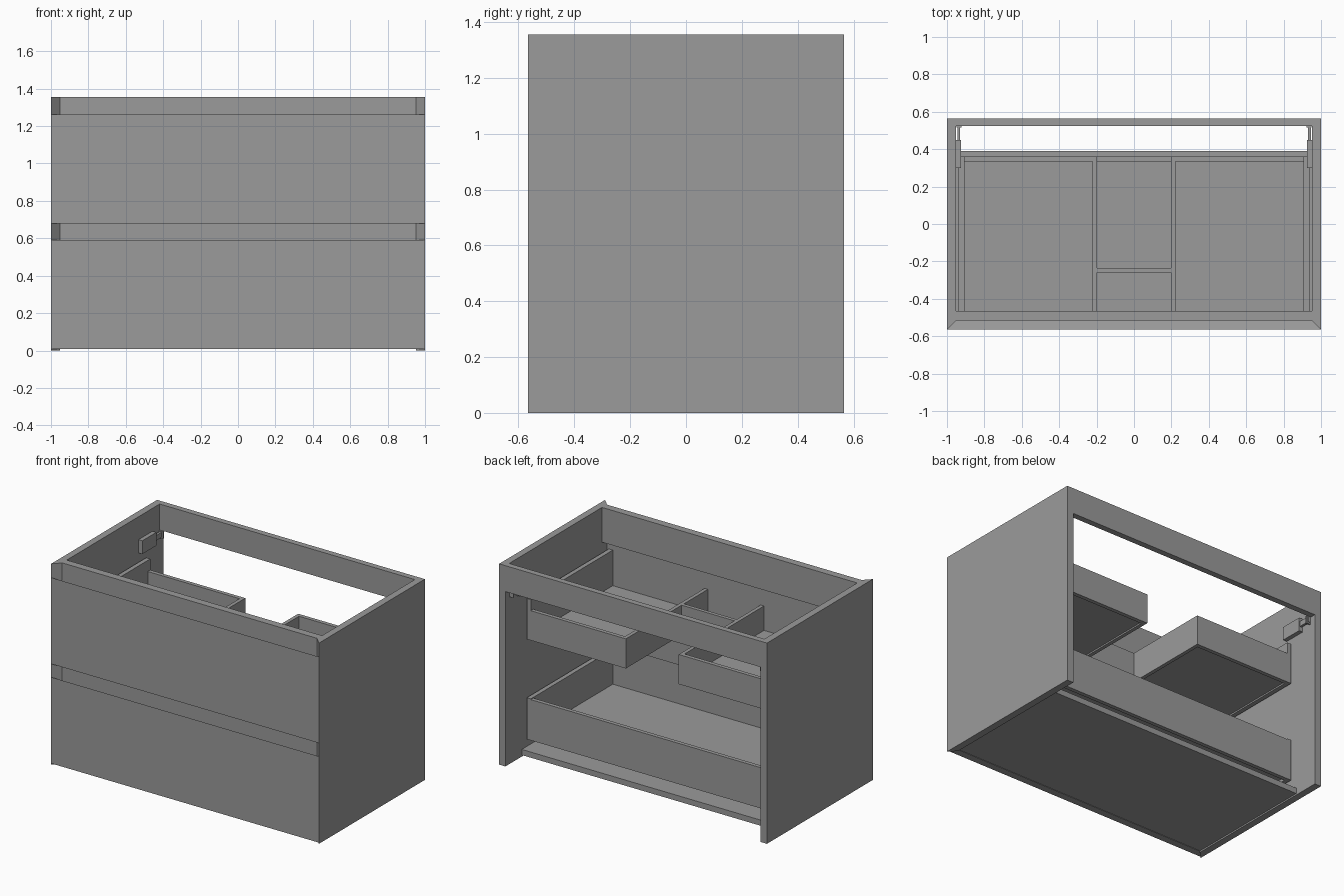
import bpy, bmesh

if "Cube" in bpy.data.objects:
    bpy.data.objects.remove(bpy.data.objects["Cube"])

D = 0.565    # half depth
H = 1.355    # overall height
T = 0.047    # panel thickness

# Dark grey finish
GREY = bpy.data.materials.new("dark_grey")
GREY.diffuse_color = (0.328, 0.328, 0.328, 1)
GREY.use_nodes = True
GREY.node_tree.nodes["Principled BSDF"].inputs["Base Color"].default_value = GREY.diffuse_color


def make(name, verts, faces):
    mesh = bpy.data.meshes.new(name)
    mesh.from_pydata(verts, [], faces)
    bm = bmesh.new()
    bm.from_mesh(mesh)
    bmesh.ops.recalc_face_normals(bm, faces=bm.faces)
    bm.to_mesh(mesh)
    bm.free()
    mesh.materials.append(GREY)
    ob = bpy.data.objects.new(name, mesh)
    bpy.context.collection.objects.link(ob)
    return ob


def loft(name, a, b):
    """Solid between two matching outlines."""
    n = len(a)
    sides = [(i, (i + 1) % n, n + (i + 1) % n, n + i) for i in range(n)]
    return make(name, a + b, [tuple(range(n)), tuple(range(n, 2 * n))] + sides)


def box(name, x, y, z):
    def ring(h):
        return [(x[0], y[0], h), (x[1], y[0], h), (x[1], y[1], h), (x[0], y[1], h)]
    return loft(name, ring(z[0]), ring(z[1]))


def pair(name, x, y, z):
    """Box on the right and its mirror image on the left."""
    box(name + "_right", x, y, z)
    box(name + "_left", (-x[1], -x[0]), y, z)


# Side panels with mitred front edges
for s, side in ((1, "right"), (-1, "left")):
    prof = [(s, -D), (s, D), (s * (1 - T), D), (s * (1 - T), -D + T)]
    loft("side_panel_" + side, [(x, y, 0) for x, y in prof],
         [(x, y, H) for x, y in prof])

# Carcass boards and rails
IN = 1 - T
box("back_rail", (-IN, IN), (0.525, D), (1.18, H))
box("bottom_board", (-IN, IN), (-0.515, 0.39), (0.01, 0.048))
for name, top in (("upper", H), ("lower", 0.68)):
    box(name + "_grip_rail", (-IN, IN), (-0.515, -0.465), (top - 0.235, top))

# Drawer fronts, mitred at both ends and along the top grip edge
for name, z0, z1 in (("upper", 0.68, 1.262), ("lower", 0.008, 0.59)):
    outer, inner, yb = 0.999, IN - 0.001, -D + T + 0.002
    loft(name + "_drawer_front",
         [(-outer, -D, z0), (outer, -D, z0), (outer, -D, z1), (-outer, -D, z1)],
         [(-inner, yb, z0), (inner, yb, z0), (inner, yb, z1 - T), (-inner, yb, z1 - T)])

# Drawer box extents
FRONT, BACK = -0.515, 0.36
XI, XO = 0.907, 0.937

# Lower drawer: full-width tray
pair("lower_drawer_side", (XI, XO), (FRONT, BACK), (0.11, 0.39))
box("lower_drawer_back", (-XI, XI), (0.333, BACK), (0.11, 0.385))
box("lower_drawer_floor", (-XI, XI), (FRONT, 0.333), (0.13, 0.155))

# Upper drawer: U-shaped around the drain space
pair("upper_drawer_side", (XI, XO), (FRONT, BACK), (0.785, 1.06))
pair("upper_drawer_divider", (0.197, 0.222), (FRONT, BACK), (0.785, 0.985))
pair("upper_drawer_back", (0.222, XI), (0.333, BACK), (0.785, 0.985))
pair("upper_drawer_floor", (0.222, XI), (FRONT, 0.333), (0.795, 0.82))
box("upper_drawer_middle_wall", (-0.197, 0.197), (-0.26, -0.235), (0.785, 0.985))
box("upper_drawer_middle_floor", (-0.197, 0.197), (FRONT, -0.26), (0.795, 0.82))

# Wall hangers in the rear upper corners
pair("hanger_body", (0.925, IN), (0.30, 0.45), (1.11, 1.20))
pair("hanger_arm", (0.93, 0.945), (0.45, 0.53), (1.14, 1.175))
pair("hanger_hook", (0.922, 0.95), (0.515, 0.525), (1.13, 1.18))
